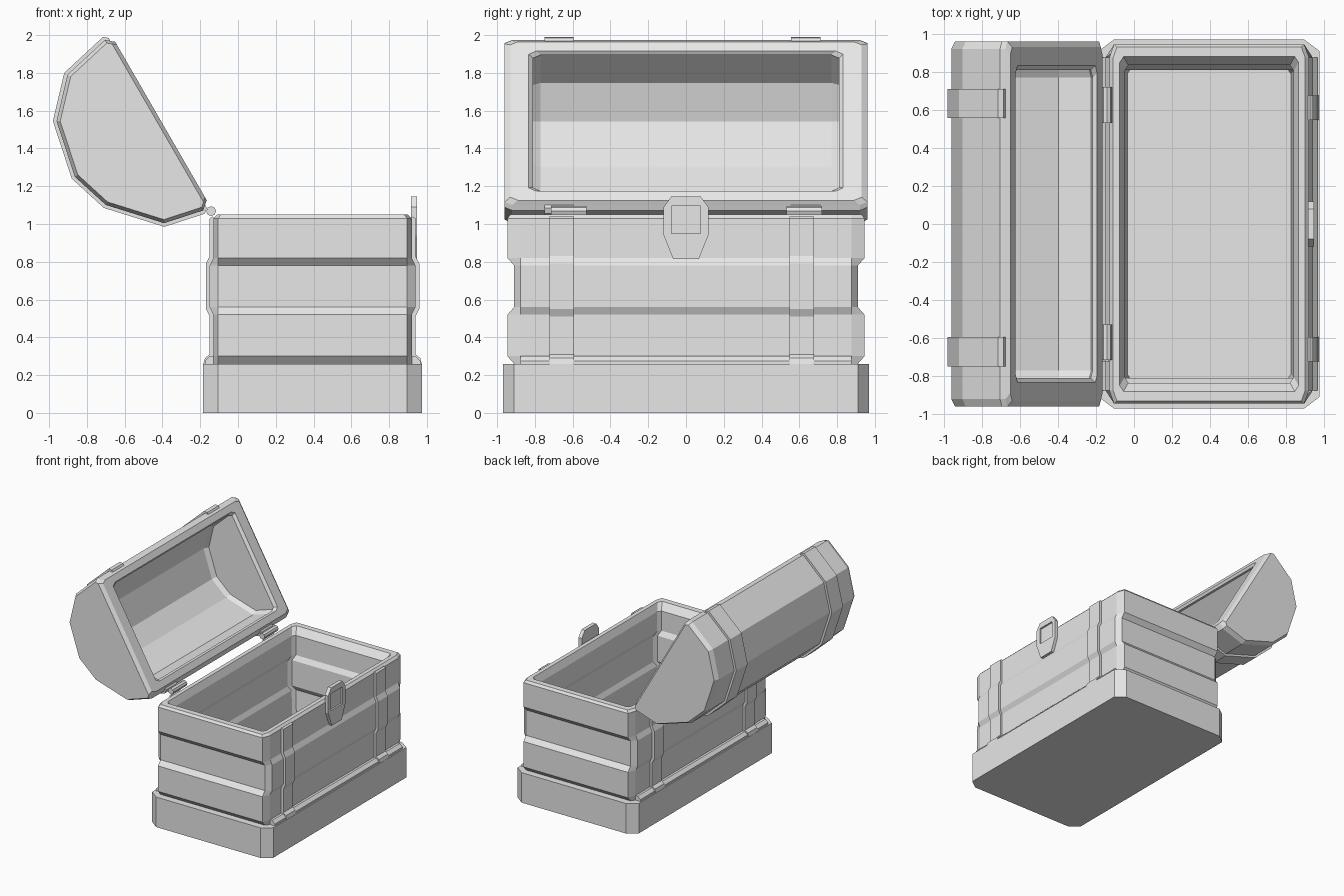
import bpy, bmesh, math
from mathutils import Vector

if "Cube" in bpy.data.objects:
    bpy.data.objects.remove(bpy.data.objects["Cube"])

grey = bpy.data.materials.new("plain grey")
grey.use_nodes = True
grey.diffuse_color = (0.8, 0.8, 0.8, 1)
grey.node_tree.nodes["Principled BSDF"].inputs["Base Color"].default_value = (0.8, 0.8, 0.8, 1)

CX = 0.395          # centre of the box along x


def finish(bm, name):
    bmesh.ops.recalc_face_normals(bm, faces=bm.faces)
    mesh = bpy.data.meshes.new(name)
    bm.to_mesh(mesh)
    bm.free()
    mesh.materials.append(grey)
    obj = bpy.data.objects.new(name, mesh)
    bpy.context.collection.objects.link(obj)
    return obj


def add_ring(bm, points):
    return [bm.verts.new(p) for p in points]


def bridge(bm, a, b, closed=True):
    n = len(a)
    for i in range(n if closed else n - 1):
        j = (i + 1) % n
        bm.faces.new((a[i], a[j], b[j], b[i]))


def loft(name, rings):
    """Closed solid through rings of equal length."""
    bm = bmesh.new()
    loops = [add_ring(bm, r) for r in rings]
    for a, b in zip(loops, loops[1:]):
        bridge(bm, a, b)
    bm.faces.new(loops[0])
    bm.faces.new(loops[-1])
    return finish(bm, name)


def octagon(hx, hy, fx, fy, z):
    """Chamfered rectangle; fx and fy are the half lengths of its flat sides."""
    quarter = [(hx, fy), (fx, hy)]
    pts = quarter + [(-x, y) for x, y in reversed(quarter)]
    pts += [(-x, -y) for x, y in pts]
    return [Vector((CX + x, y, z)) for x, y in pts]


# Base plinth
loft("base_plinth", [octagon(0.58, 0.97, 0.5, 0.91, z) for z in (0, 0.26)])

# Hollow box: up the outside, over the rim, down the inside
wall = [(0.525, 0.91, 0.25), (0.525, 0.91, 0.26), (0.525, 0.945, 0.30),
        (0.525, 0.945, 0.52), (0.545, 0.91, 0.56), (0.545, 0.91, 0.78),
        (0.525, 0.945, 0.82), (0.525, 0.945, 1.03), (0.505, 0.93, 1.05),
        (0.47, 0.88, 1.05), (0.445, 0.835, 0.99), (0.445, 0.835, 0.82),
        (0.465, 0.81, 0.78), (0.465, 0.81, 0.56), (0.445, 0.835, 0.52),
        (0.43, 0.82, 0.30)]
loft("chest_box", [octagon(hx, hy, min(0.5, hx - 0.02), min(0.875, hy - 0.03), z)
                   for hx, hy, z in wall])


def side_strip(name, profile, y0, y1, side):
    """Extrude an (offset, z) profile along y on one long side."""
    loft(name, [[Vector((CX + side * x, y, z)) for x, z in profile] for y in (y0, y1)])


# Ledge trim and straps on both long sides
outer = [(0.578, 0.26), (0.57, 0.29), (0.545, 0.31), (0.545, 0.51), (0.565, 0.55),
         (0.565, 0.79), (0.545, 0.83), (0.545, 1.03), (0.53, 1.04)]
strap = outer + [(0.515, 1.03), (0.515, 0.26)]
ledge = [(0.515, 0.25), (0.57, 0.25), (0.57, 0.275), (0.545, 0.30), (0.515, 0.30)]
for side, label in ((1, "left"), (-1, "right")):
    side_strip(label + "_ledge", ledge, -0.875, 0.875, side)
    for y, end in ((-0.658, "front"), (0.612, "back")):
        side_strip(f"{label}_{end}_strap", strap, y - 0.065, y + 0.065, side)

# Open lid: barrel profile in x and z, scaled about the middle of its mouth
MID = Vector((-0.425, 0, 1.535))
profile = [(-0.165, 1.085), (-0.175, 1.055), (-0.39, 0.985), (-0.71, 1.085), (-0.88, 1.24),
           (-0.98, 1.545), (-0.92, 1.80), (-0.715, 1.99), (-0.685, 1.985)]
MOUTH = Vector((0.866, 0, 0.5))


def lid_ring(scale, y):
    return [MID + (Vector((x, 0, z)) - MID) * scale + Vector((0, y, 0)) for x, z in profile]


def lid_shell(bm, end_y, end_scale, y, scale):
    """Open barrel with chamfered ends; returns the loop around its mouth."""
    rings = [add_ring(bm, lid_ring(s, v)) for s, v in
             ((end_scale, -end_y), (scale, -y), (scale, y), (end_scale, end_y))]
    for a, b in zip(rings, rings[1:]):
        bridge(bm, a, b, closed=False)
    bm.faces.new(rings[0])
    bm.faces.new(rings[-1])
    return [r[0] for r in rings] + [r[-1] for r in reversed(rings)]


bm = bmesh.new()
mouth_out = lid_shell(bm, 0.96, 0.93, 0.92, 0.965)
mouth_in = lid_shell(bm, 0.81, 0.76, 0.77, 0.80)
lips = []
for t in (0.2, 0.85):
    lips.append(add_ring(bm, [o.co.lerp(i.co, t) + MOUTH * 0.02
                              for o, i in zip(mouth_out, mouth_in)]))
for a, b in zip([mouth_out] + lips, lips + [mouth_in]):
    bridge(bm, a, b)
finish(bm, "barrel_lid")

# Bands around the lid
for y, end in ((-0.672, "front"), (0.634, "back")):
    bm = bmesh.new()
    edges = [add_ring(bm, lid_ring(s, y + dy)) for s, dy in
             ((0.94, -0.077), (1, -0.077), (1, 0.077), (0.94, 0.077))]
    for k in range(4):
        bridge(bm, edges[k], edges[(k + 1) % 4], closed=False)
    for k in (0, -1):
        bm.faces.new([r[k] for r in edges])
    finish(bm, end + "_lid_band")

# Hinge barrels
for y, end in ((-0.622, "front"), (0.626, "back")):
    loft(end + "_hinge", [[Vector((-0.142 + 0.026 * math.cos(k * math.pi / 4), y + dy,
                                   1.068 + 0.026 * math.sin(k * math.pi / 4)))
                           for k in range(8)] for dy in (-0.094, 0.094)])

# Clasp plate with a square recess
half = [(0.068, 0.815), (0.118, 0.94), (0.118, 1.09), (0.078, 1.145)]
shape = half + [(-y, z) for y, z in reversed(half)]
square = [(0.078, 0.95), (0.078, 1.095)]
square += [(-y, z) for y, z in reversed(square)]
bm = bmesh.new()
back = add_ring(bm, [(0.915, y, z) for y, z in shape])
front = add_ring(bm, [(0.947, y, z) for y, z in shape])
hole = add_ring(bm, [(0.947, y, z) for y, z in square])
deep = add_ring(bm, [(0.932, y, z) for y, z in square])
bm.faces.new(back)
bridge(bm, back, front)
bridge(bm, hole, deep)
bm.faces.new(deep)
for k in range(4):
    a, b = 2 * k, (2 * k + 1) % 8
    bm.faces.new((front[a], front[b], hole[k]))
    bm.faces.new((front[b], front[(b + 1) % 8], hole[(k + 1) % 4], hole[k]))
finish(bm, "clasp")
